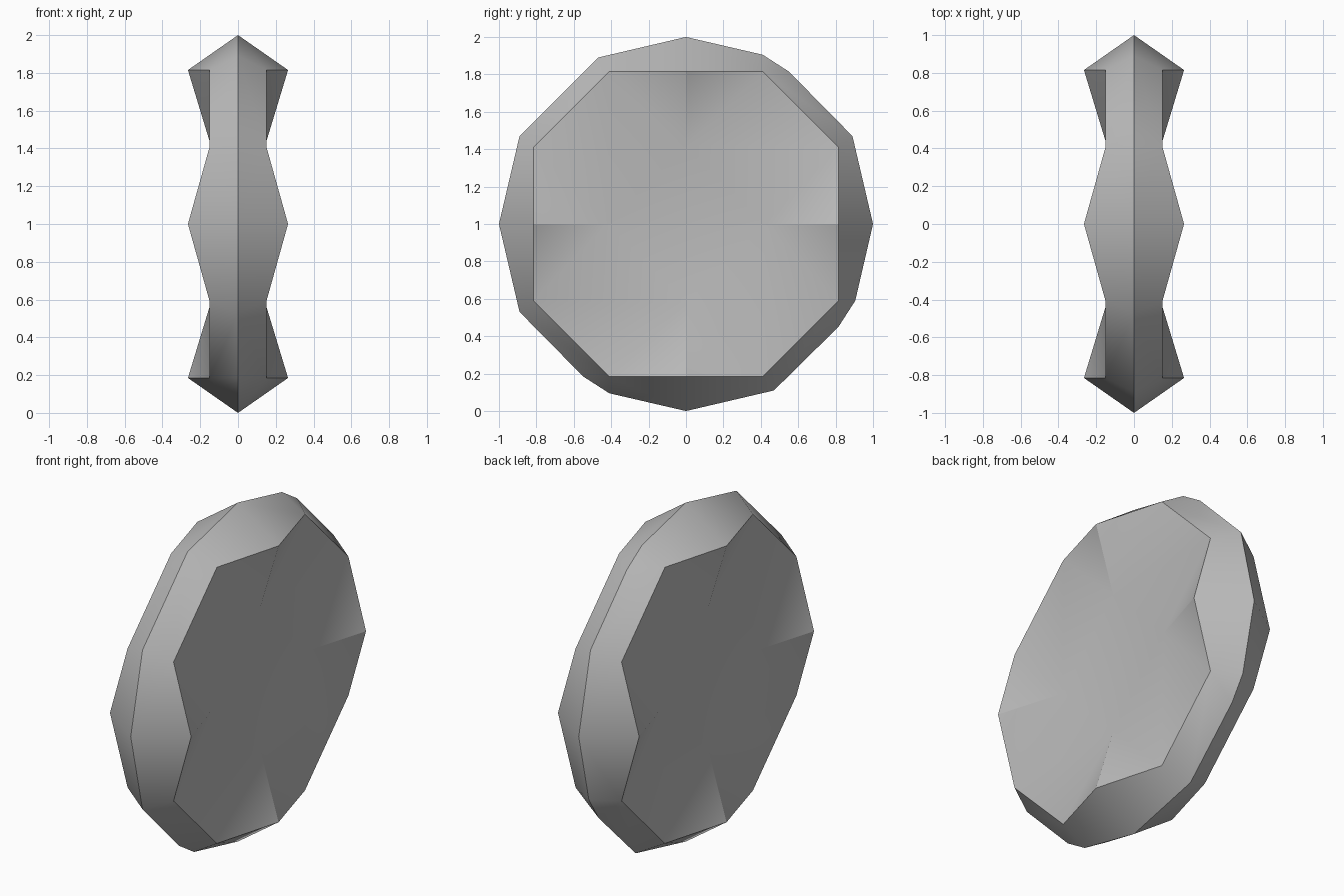
import bpy
import bmesh

cube = bpy.data.objects.get("Cube")
if cube:
    bpy.data.objects.remove(cube, do_unlink=True)

# Half thickness at the wavy face edge: raised side middles, lower corners
PEAK, LOW = 0.265, 0.15

mat = bpy.data.materials.new("plain_grey")
mat.use_nodes = True
grey = (0.5, 0.5, 0.5, 1)
mat.diffuse_color = grey
mat.node_tree.nodes["Principled BSDF"].inputs["Base Color"].default_value = grey

bm = bmesh.new()


def point(quarter, side, x, y, z):
    """Turn a point of the upper quarter clockwise and put it on one side."""
    for _ in range(quarter):
        y, z = z, -y
    return bm.verts.new((side * x, y, z + 1))


def face(quarter, side, *points):
    bm.faces.new([point(quarter, side, *p) for p in points])


# Shape of one quarter, as (half thickness, across, outward)
tip = (0, 0, 1)
peak = (PEAK, 0, 0.815)
inner = (LOW - 0.005, 0, 0.42)
corner_l, corner_r = (LOW, -0.41, 0.815), (LOW, 0.41, 0.815)
ridge_l, ridge_r = (0, -0.47, 0.89), (0, 0.47, 0.89)
cut_a, cut_b = (0, 0.41, 0.905), (0, 0.55, 0.815)
next_ridge, next_corner, next_inner = (0, 0.89, 0.47), (LOW, 0.815, 0.41), (LOW - 0.005, 0.42, 0)

for side in (1, -1):
    for q in range(4):
        # Outer rim, with a small nick in three of the ridge corners
        face(q, side, tip, peak, corner_l, ridge_l)
        if q < 3:
            face(q, side, tip, cut_a, corner_r, peak)
            face(q, side, corner_r, cut_a, cut_b)
            face(q, side, corner_r, cut_b, next_ridge, next_corner)
        else:
            face(q, side, tip, ridge_r, corner_r, peak)
            face(q, side, corner_r, ridge_r, next_ridge, next_corner)
        # Broad side: raised fold at the middle of each edge, flat between
        face(q, side, peak, corner_r, inner)
        face(q, side, peak, inner, corner_l)
        face(q, side, inner, corner_r, next_corner, next_inner)
    bm.faces.new([point(q, side, *inner) for q in range(4)])

bmesh.ops.remove_doubles(bm, verts=bm.verts, dist=0.001)
bmesh.ops.recalc_face_normals(bm, faces=bm.faces)

mesh = bpy.data.meshes.new("faceted_disc")
bm.to_mesh(mesh)
bm.free()
mesh.materials.append(mat)
disc = bpy.data.objects.new("faceted_disc", mesh)
bpy.context.collection.objects.link(disc)

# Soft shading inside each side and band, crisp folds between them
bpy.ops.object.select_all(action="DESELECT")
disc.select_set(True)
bpy.context.view_layer.objects.active = disc
bpy.ops.object.shade_smooth_by_angle(angle=0.52)
